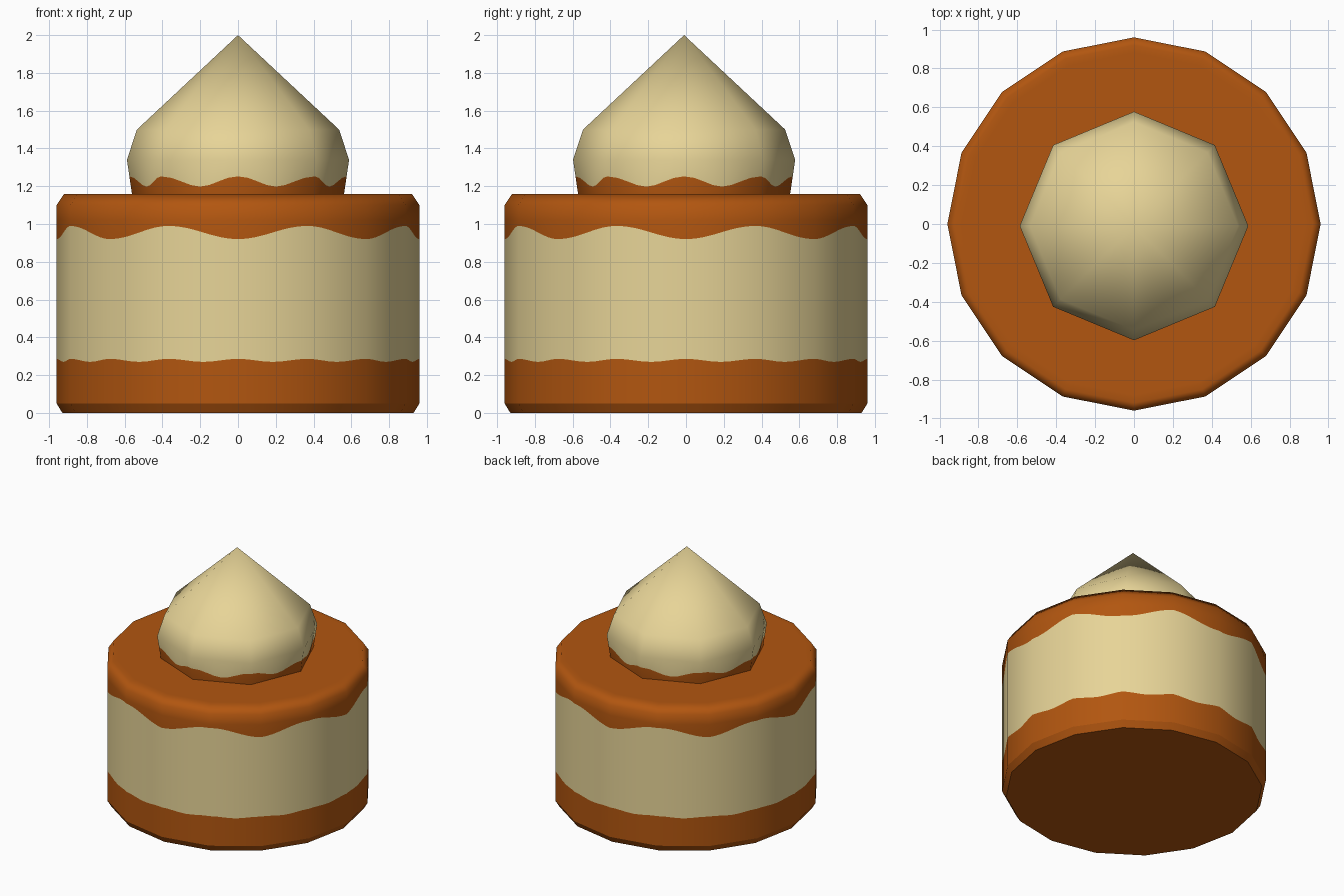
import bpy
import math

if "Cube" in bpy.data.objects:
    bpy.data.objects.remove(bpy.data.objects["Cube"])


def material(name, rgb):
    m = bpy.data.materials.new(name)
    m.diffuse_color = (*rgb, 1)
    m.use_nodes = True
    m.node_tree.nodes["Principled BSDF"].inputs["Base Color"].default_value = m.diffuse_color
    return m


caramel = material("caramel brown", (0.445, 0.093, 0.005))
cream = material("pale cream", (0.807, 0.665, 0.314))


def lathe(name, sides, rings, steps=8, centre_y=0.0):
    """Stack rings of a polygon with `sides` corners, each flat cut into `steps`.
    Ring: (radius, height or height(angle), normal out, normal up, material of band above).
    Radius may be a function of height. A material of None leaves a sharp seam."""
    n = sides * steps
    verts, normals, faces, mats = [], [], [], []
    half = math.pi / sides
    starts = []
    for r, z, n_out, n_up, _ in rings:
        starts.append(len(verts))
        count = 1 if r == 0 else n
        for i in range(count):
            a = 2 * math.pi * i / n
            h = z(a) if callable(z) else z
            rad = r(h) if callable(r) else r
            # keep the in-between points on the straight polygon sides
            rad *= math.cos(half) / math.cos(a % (2 * half) - half)
            verts.append((rad * math.cos(a), rad * math.sin(a) + centre_y, h))
            length = math.hypot(n_out, n_up)
            normals.append((n_out * math.cos(a) / length,
                            n_out * math.sin(a) / length, n_up / length))
    for k in range(len(rings) - 1):
        if rings[k][4] is None:
            continue
        lo, hi = starts[k], starts[k + 1]
        for i in range(n):
            j = (i + 1) % n
            if rings[k][0] == 0:
                faces.append((lo, hi + j, hi + i))
            elif rings[k + 1][0] == 0:
                faces.append((lo + i, lo + j, hi))
            else:
                faces.append((lo + i, lo + j, hi + j, hi + i))
            mats.append(rings[k][4])
    mesh = bpy.data.meshes.new(name)
    mesh.from_pydata(verts, [], faces)
    mesh.materials.append(caramel)
    mesh.materials.append(cream)
    for p, m in zip(mesh.polygons, mats):
        p.material_index = m
        p.use_smooth = True
    mesh.update()
    # smooth normals follow the round form rather than the cut strips
    mesh.normals_split_custom_set_from_vertices(normals)
    obj = bpy.data.objects.new(name, mesh)
    bpy.context.collection.objects.link(obj)
    return obj


# Round body: caramel base, cream middle, wavy caramel icing on top
lathe("cake_body", 16, [
    (0, 0, 0, -1, 0),
    (0.93, 0, 0, -1, None),
    (0.93, 0, 0.86, -0.5, 0),
    (0.96, 0.05, 0.86, -0.5, None),
    (0.96, 0.05, 1, 0, 0),
    (0.96, lambda a: 0.278 + 0.008 * math.cos(16 * a), 1, 0, 1),
    (0.96, lambda a: 0.955 - 0.035 * math.cos(8 * a), 1, 0, 0),
    (0.96, 1.02, 1, 0.05, 0),
    (0.96, 1.10, 0.9, 0.42, 0),
    (0.92, 1.16, 0.15, 1, 0),
    (0.88, 1.16, 0, 1, 0),
    (0, 1.16, 0, 1, 0),
])


# Pointed cream dollop with a caramel-stained foot
def foot_radius(z):
    return 0.56 + 0.028 * (z - 1.15) / 0.19


lathe("cream_dollop", 8, [
    (foot_radius, 1.15, 1, -0.12, 0),
    (foot_radius, lambda a: 1.225 + 0.027 * math.cos(8 * a), 1, -0.04, 1),
    (0.588, 1.34, 1, 0.08, 1),
    (0.535, 1.50, 0.8, 0.6, 1),
    (0, 2.0, 0, 1, 1),
], centre_y=-0.01)
